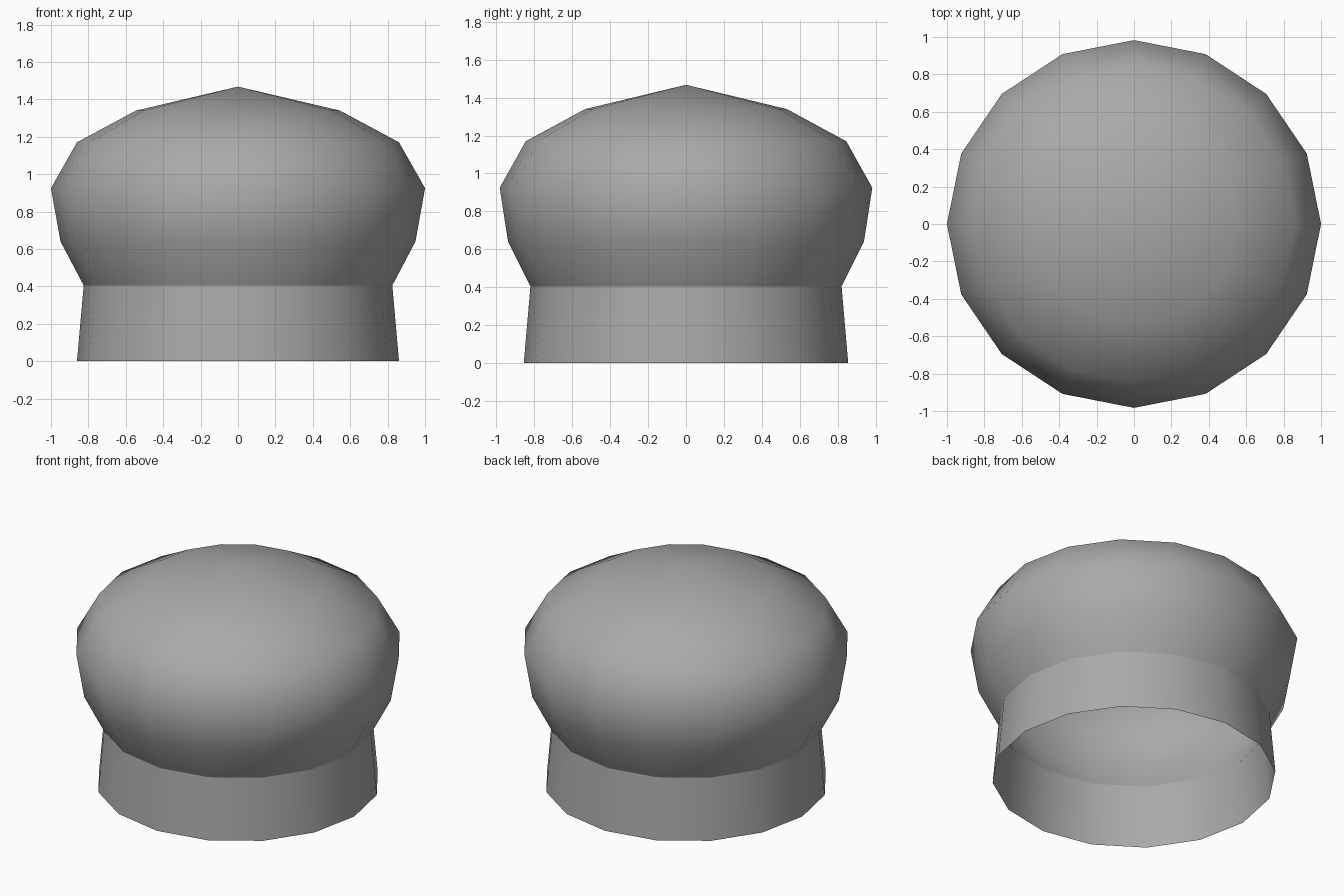
import bpy, bmesh, math

cube = bpy.data.objects.get("Cube")
if cube:
    bpy.data.objects.remove(cube, do_unlink=True)

SIDES = 16

grey = bpy.data.materials.new("plain grey")
grey.use_nodes = True
colour = (0.4, 0.4, 0.4, 1)
grey.diffuse_color = colour
grey.node_tree.nodes["Principled BSDF"].inputs["Base Color"].default_value = colour


def lathe(name, rings, apex=None):
    """Open shell through oval rings (x radius, y radius, z), closed by an optional tip."""
    bm = bmesh.new()
    loops = []
    for rx, ry, z in rings:
        angles = [math.tau * i / SIDES for i in range(SIDES)]
        loops.append([bm.verts.new((rx * math.cos(a), ry * math.sin(a), z)) for a in angles])
    for low, high in zip(loops, loops[1:]):
        for i in range(SIDES):
            j = (i + 1) % SIDES
            bm.faces.new((low[i], low[j], high[j], high[i]))
    if apex is not None:
        tip = bm.verts.new((0, 0, apex))
        for i in range(SIDES):
            bm.faces.new((loops[-1][i], loops[-1][(i + 1) % SIDES], tip))
    for face in bm.faces:
        face.smooth = True
    mesh = bpy.data.meshes.new(name)
    bm.to_mesh(mesh)
    bm.free()
    mesh.materials.append(grey)
    obj = bpy.data.objects.new(name, mesh)
    bpy.context.collection.objects.link(obj)
    return obj


# Flared headband, open underneath; separate from the crown for a crisp seam
lathe("hat_band", [(0.861, 0.856, 0), (0.825, 0.821, 0.405)])

# Puffy crown rising to a shallow point
lathe("hat_crown", [(0.825, 0.821, 0.405), (0.949, 0.939, 0.64), (1.0, 0.983, 0.925),
                    (0.861, 0.846, 1.17), (0.545, 0.532, 1.34)], apex=1.468)
